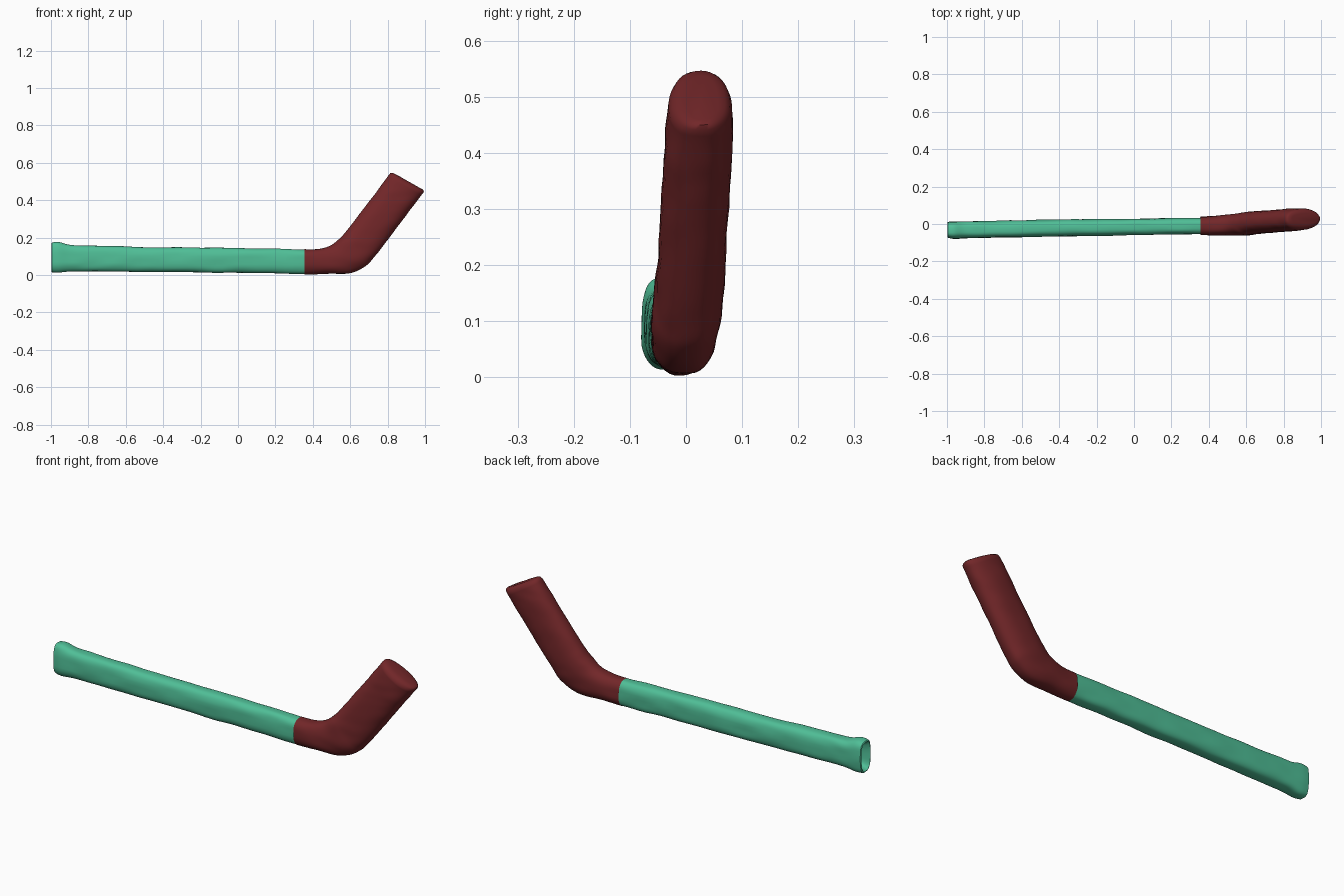
import bpy, bmesh, math
from mathutils import Vector, noise

if "Cube" in bpy.data.objects:
    bpy.data.objects.remove(bpy.data.objects["Cube"])


def material(name, rgb):
    m = bpy.data.materials.new(name)
    m.diffuse_color = (*rgb, 1)
    m.use_nodes = True
    m.node_tree.nodes["Principled BSDF"].inputs["Base Color"].default_value = m.diffuse_color
    return m


def spline(rows, steps):
    """Catmull-Rom interpolation through the section rows."""
    out = []
    for i in range(len(rows) - 1):
        a, b = rows[max(i - 1, 0)], rows[i]
        c, d = rows[i + 1], rows[min(i + 2, len(rows) - 1)]
        for k in range(steps):
            t = k / steps
            out.append([0.5 * (2 * q + (r - p) * t + (2 * p - 5 * q + 4 * r - s) * t * t
                               + (3 * q - p - 3 * r + s) * t ** 3)
                        for p, q, r, s in zip(a, b, c, d)])
    return out + [list(rows[-1])]


def loft(name, sections, power, mat, cap_end, n=40, rough=0.003):
    """Section: top x, top z, bottom x, bottom z, centre y, half thickness."""
    bm = bmesh.new()
    rings = []
    for tx, tz, bx, bz, cy, hy in sections:
        top, bot = Vector((tx, cy, tz)), Vector((bx, cy, bz))
        mid, half = (top + bot) / 2, (top - bot) / 2
        ring = []
        for i in range(n):
            a = 2 * math.pi * i / n
            c, s = math.cos(a), math.sin(a)
            u = math.copysign(abs(c) ** (2 / power), c)
            v = math.copysign(abs(s) ** (2 / power), s)
            p = mid + half * v + Vector((0, hy * u, 0))
            # Gentle unevenness of wrapped tape
            p += Vector((0, c, s)) * noise.noise(Vector((p.x * 9, p.y * 25, p.z * 25))) * rough
            ring.append(bm.verts.new(p))
        rings.append(ring)
    for r0, r1 in zip(rings, rings[1:]):
        for i in range(n):
            j = (i + 1) % n
            bm.faces.new((r0[i], r0[j], r1[j], r1[i]))
    if cap_end:
        bm.faces.new(rings[-1])
    bmesh.ops.recalc_face_normals(bm, faces=bm.faces)
    me = bpy.data.meshes.new(name)
    bm.to_mesh(me)
    bm.free()
    me.materials.append(mat)
    ob = bpy.data.objects.new(name, me)
    bpy.context.collection.objects.link(ob)
    bpy.ops.object.select_all(action='DESELECT')
    ob.select_set(True)
    bpy.context.view_layer.objects.active = ob
    bpy.ops.object.shade_smooth_by_angle(angle=math.radians(50))
    return ob


green = material("green", (0.08, 0.52, 0.31))
red = material("dark_red", (0.17, 0.02, 0.022))

# Shaft, from the blade to the flared butt end
shaft = spline([
    (0.37, 0.138, 0.37, 0.006, -0.010, 0.043),
    (0.10, 0.143, 0.10, 0.010, -0.014, 0.043),
    (-0.20, 0.147, -0.20, 0.014, -0.018, 0.044),
    (-0.50, 0.150, -0.50, 0.017, -0.023, 0.045),
    (-0.80, 0.158, -0.80, 0.019, -0.029, 0.045),
    (-0.90, 0.162, -0.90, 0.019, -0.031, 0.045),
    (-0.96, 0.177, -0.96, 0.013, -0.033, 0.046),
    (-0.995, 0.174, -0.995, 0.016, -0.032, 0.042)], 8)
# Open, recessed butt
shaft += [(-0.998, 0.168, -0.998, 0.022, -0.032, 0.036),
          (-0.985, 0.160, -0.985, 0.030, -0.032, 0.028),
          (-0.950, 0.145, -0.950, 0.040, -0.032, 0.024),
          (-0.900, 0.130, -0.900, 0.050, -0.031, 0.018)]
loft("shaft", shaft, 3.0, green, True)

# Blade with the bent heel
blade = spline([
    (0.355, 0.140, 0.355, 0.004, -0.010, 0.049),
    (0.430, 0.140, 0.470, 0.006, -0.008, 0.053),
    (0.500, 0.160, 0.595, 0.010, -0.003, 0.058),
    (0.550, 0.202, 0.675, 0.043, 0.002, 0.062),
    (0.600, 0.262, 0.730, 0.097, 0.008, 0.060),
    (0.715, 0.412, 0.860, 0.268, 0.018, 0.060),
    (0.775, 0.492, 0.940, 0.374, 0.023, 0.060),
    (0.807, 0.536, 0.982, 0.428, 0.026, 0.056)], 7)
# Rounded toe
blade += [(0.815, 0.545, 0.992, 0.440, 0.027, 0.050),
          (0.826, 0.546, 0.994, 0.449, 0.028, 0.040),
          (0.845, 0.538, 0.986, 0.458, 0.029, 0.026)]
loft("blade", blade, 2.4, red, True)
